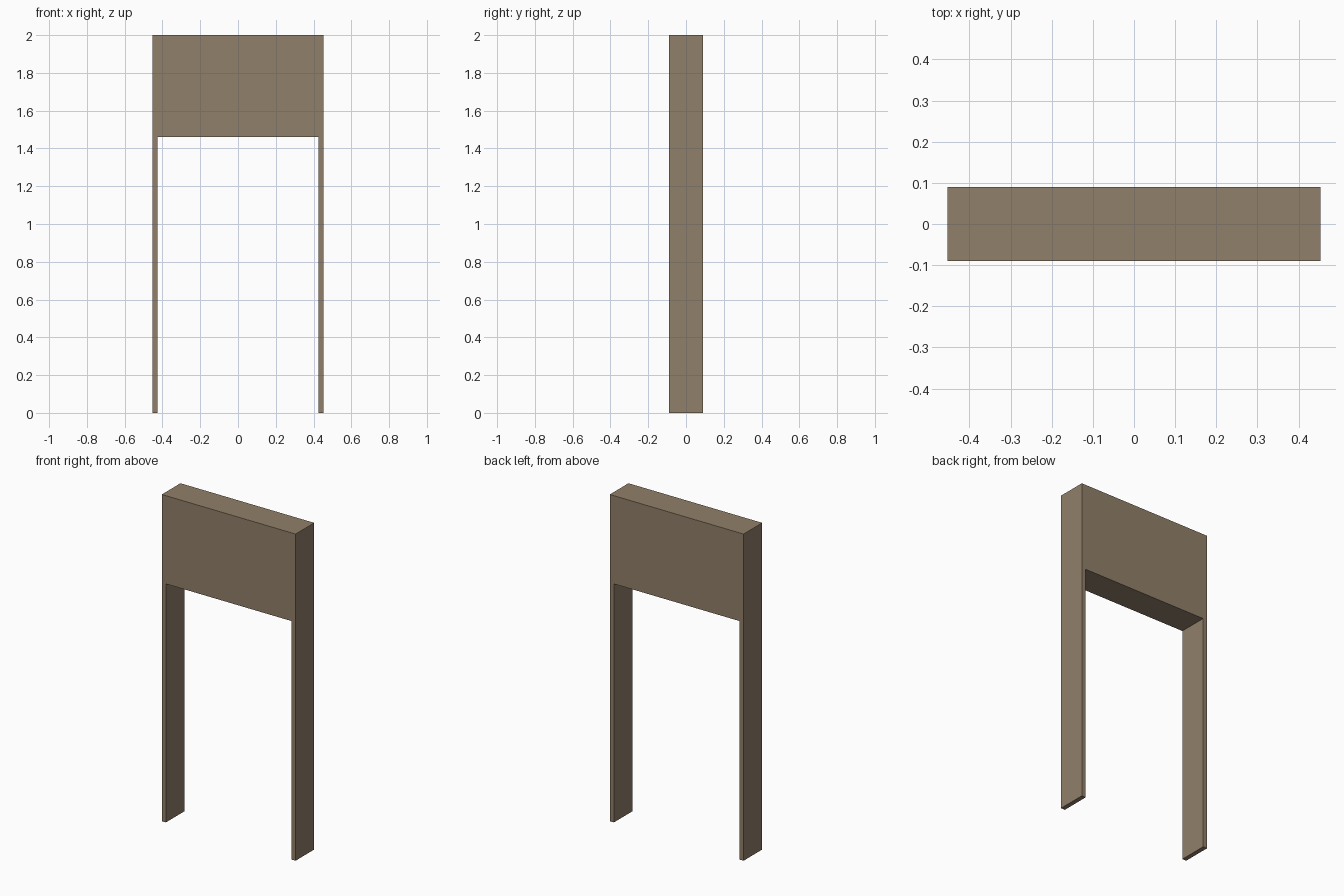
import bpy
import bmesh

cube = bpy.data.objects.get("Cube")
if cube:
    bpy.data.objects.remove(cube, do_unlink=True)

HALF_WIDTH, HALF_DEPTH, HEIGHT = 0.453, 0.09, 2.0
OPENING, LINTEL_Z = 0.425, 1.46

# Plain brown surface
brown = bpy.data.materials.new("warm brown")
brown.use_nodes = True
colour = (0.283, 0.214, 0.144, 1.0)
brown.diffuse_color = colour
brown.node_tree.nodes["Principled BSDF"].inputs["Base Color"].default_value = colour

# Doorway outline: right half, then its mirror image
half = [(HALF_WIDTH, HEIGHT), (HALF_WIDTH, 0), (OPENING, 0), (OPENING, LINTEL_Z)]
outline = half + [(-x, z) for x, z in reversed(half)]

# Extrude the outline through the wall's thickness
bm = bmesh.new()
face = bm.faces.new([bm.verts.new((x, -HALF_DEPTH, z)) for x, z in outline])
result = bmesh.ops.extrude_face_region(bm, geom=[face], use_keep_orig=True)
moved = [v for v in result["geom"] if isinstance(v, bmesh.types.BMVert)]
bmesh.ops.translate(bm, verts=moved, vec=(0, 2 * HALF_DEPTH, 0))
bmesh.ops.recalc_face_normals(bm, faces=bm.faces)

mesh = bpy.data.meshes.new("doorway_wall")
bm.to_mesh(mesh)
bm.free()
mesh.materials.append(brown)
wall = bpy.data.objects.new("doorway_wall", mesh)
bpy.context.collection.objects.link(wall)
